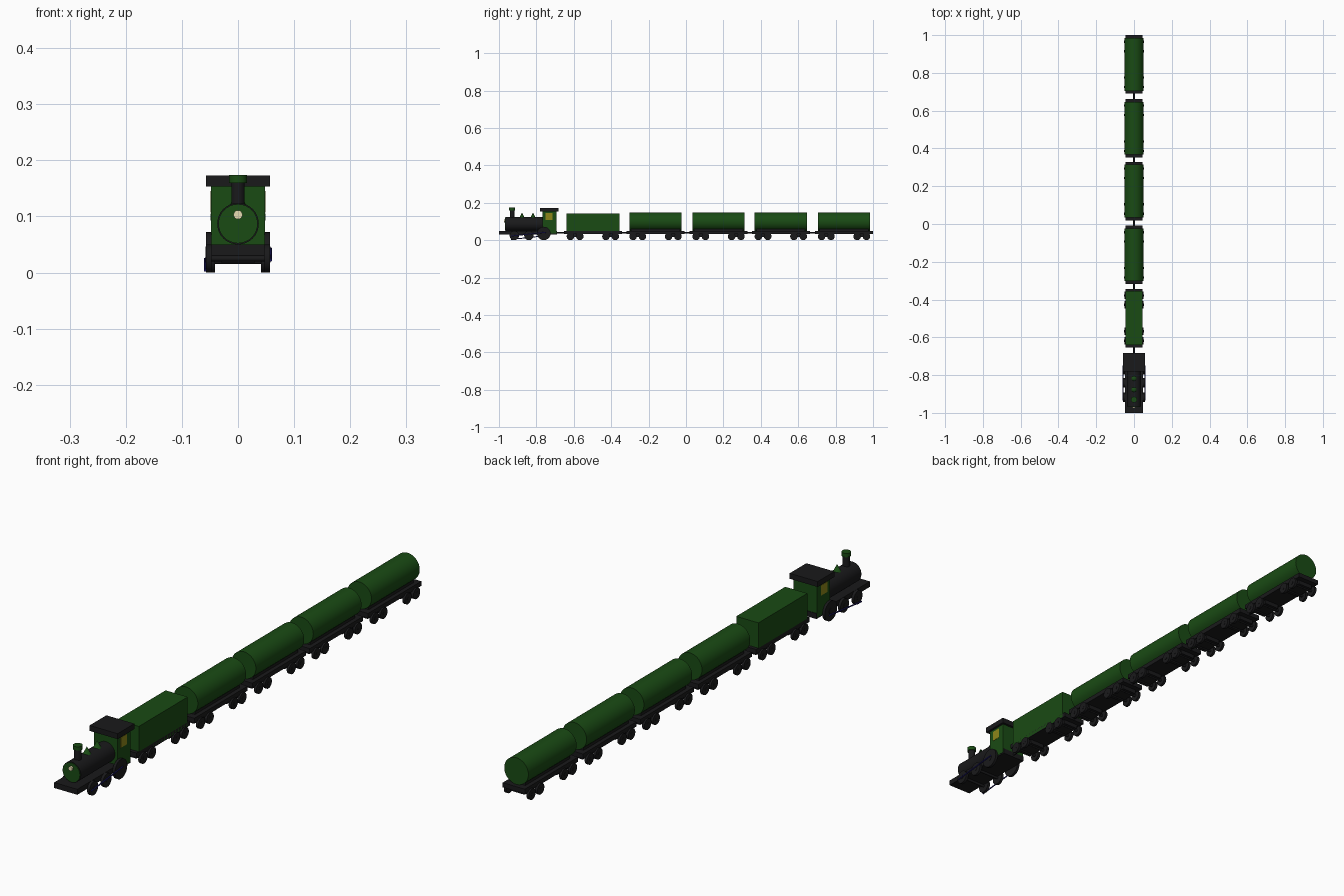
import bpy, math
from mathutils import Vector

if "Cube" in bpy.data.objects:
    bpy.data.objects.remove(bpy.data.objects["Cube"])


def material(name, rgb):
    m = bpy.data.materials.new(name)
    m.diffuse_color = (*rgb, 1)
    m.use_nodes = True
    m.node_tree.nodes["Principled BSDF"].inputs["Base Color"].default_value = m.diffuse_color
    return m


GREEN = material("green", (0.01, 0.07, 0.007))
BLACK = material("black", (0.01, 0.01, 0.011))
YELLOW = material("window_yellow", (0.27, 0.24, 0.01))
BLUE = material("rod_blue", (0.012, 0.01, 0.14))
CREAM = material("lamp_cream", (0.8, 0.72, 0.45))


def finish(name, mat, smooth=False):
    o = bpy.context.object
    o.name = name
    o.data.materials.append(mat)
    if smooth:
        bpy.ops.object.shade_smooth_by_angle(angle=math.radians(35))
    return o


def box(name, x, y, z, mat):
    """Box from (min, max) pairs."""
    bpy.ops.mesh.primitive_cube_add(size=1, location=[(a + b) / 2 for a, b in (x, y, z)])
    o = bpy.context.object
    o.scale = [b - a for a, b in (x, y, z)]
    bpy.ops.object.transform_apply(location=False, rotation=False, scale=True)
    return finish(name, mat)


def cyl(name, a, b, r, mat, r2=None, sides=32):
    """Cylinder or cone between two points."""
    a, b = Vector(a), Vector(b)
    bpy.ops.mesh.primitive_cone_add(vertices=sides, radius1=r, radius2=r if r2 is None else r2,
                                    depth=(b - a).length, location=(a + b) / 2)
    bpy.context.object.rotation_euler = (b - a).to_track_quat('Z', 'Y').to_euler()
    return finish(name, mat, True)


def wheelset(name, y, r, x0, x1):
    """Two wheels with hubs, joined by an axle."""
    for s, side in ((1, "right"), (-1, "left")):
        cyl(f"{name}_wheel_{side}", (s * x0, y, r), (s * x1, y, r), r, BLACK)
        cyl(f"{name}_hub_{side}", (s * x1, y, r), (s * (x1 + 0.001), y, r), r * 0.3, BLACK, sides=16)
    cyl(f"{name}_axle", (-x0, y, r), (x0, y, r), 0.005, BLACK, sides=12)


# Locomotive frame
box("engine_deck", (-0.047, 0.047), (-1.0, -0.69), (0.03, 0.05), BLACK)

# Boiler with green front door and headlamp
cyl("boiler", (0, -0.965, 0.087), (0, -0.765, 0.087), 0.037, BLACK)
cyl("boiler_door", (0, -0.968, 0.087), (0, -0.965, 0.087), 0.035, GREEN)
cyl("headlamp", (0, -0.974, 0.103), (0, -0.968, 0.103), 0.008, CREAM, sides=20)

# Chimney and cone domes
cyl("chimney", (0, -0.93, 0.11), (0, -0.93, 0.162), 0.012, BLACK)
cyl("chimney_cap", (0, -0.93, 0.16), (0, -0.93, 0.174), 0.016, GREEN)
for i, y in enumerate((-0.877, -0.818)):
    cyl(f"dome_{i}", (0, y, 0.115), (0, y, 0.148), 0.017, GREEN, 0.0, 24)

# Cab, side windows and roof
box("cab", (-0.048, 0.048), (-0.767, -0.692), (0.035, 0.155), GREEN)
for s in (1, -1):
    box("cab_window", sorted((s * 0.045, s * 0.049)), (-0.75, -0.715), (0.107, 0.145), YELLOW)
box("cab_roof", (-0.057, 0.057), (-0.78, -0.683), (0.153, 0.173), BLACK)

# Driving wheels and side rods (offset a half turn left to right)
for i, (y, r) in enumerate(((-0.918, 0.025), (-0.84, 0.025), (-0.76, 0.036))):
    wheelset(f"engine_{i}", y, r, 0.047, 0.057)
for s, dz in ((1, 0.01), (-1, -0.008)):
    cyl("side_rod", (s * 0.0585, -0.935, 0.012 + dz), (s * 0.0585, -0.75, 0.032 + dz), 0.0025, BLUE, sides=8)

# Wagons: one box wagon followed by four tank wagons
centres = (-0.498, -0.163, 0.174, 0.507, 0.845)
half = 0.155
previous_end = -0.69
for n, c in enumerate(centres):
    w = f"wagon_{n}"
    box(w + "_deck", (-0.045, 0.045), (c - half, c + half), (0.033, 0.05), BLACK)
    cyl(w + "_coupling", (0, previous_end - 0.005, 0.041), (0, c - half + 0.005, 0.041), 0.004, BLACK, sides=12)
    previous_end = c + half
    if n == 0:
        box(w + "_body", (-0.045, 0.045), (c - 0.142, c + 0.142), (0.036, 0.143), GREEN)
    else:
        cyl(w + "_tank", (0, c - 0.14, 0.099), (0, c + 0.14, 0.099), 0.049, GREEN, sides=48)
        box(w + "_cradle", (-0.03, 0.03), (c - 0.13, c + 0.13), (0.045, 0.065), BLACK)
    # Bogies
    for s in (1, -1):
        box(w + "_bogie", (-0.03, 0.03), (c + s * 0.095 - 0.04, c + s * 0.095 + 0.04), (0.018, 0.034), BLACK)
        for k in (0.07, 0.12):
            wheelset(f"{w}_{s}_{k}", c + s * k, 0.02, 0.041, 0.051)
